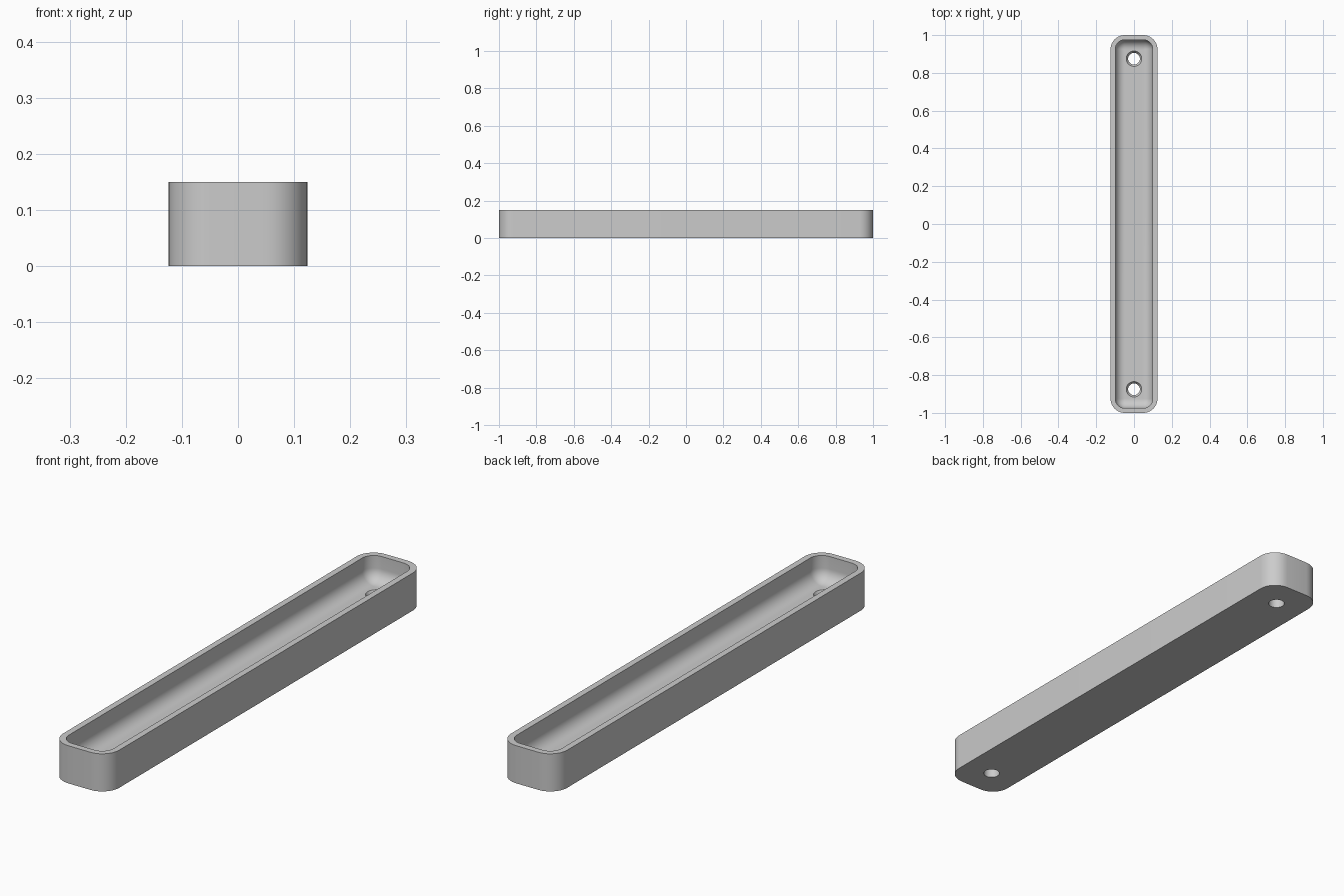
import bpy, bmesh
from math import sin, cos, pi

cube = bpy.data.objects.get("Cube")
if cube:
    bpy.data.objects.remove(cube, do_unlink=True)

HALF_X, HALF_Y, HEIGHT, CORNER = 0.124, 1.0, 0.15, 0.075
WALL, FLOOR, FILLET = 0.025, 0.05, 0.05
HOLE_Y = 0.875

grey = bpy.data.materials.new("plain grey")
grey.use_nodes = True
colour = (0.6, 0.6, 0.6, 1)
grey.diffuse_color = colour
grey.node_tree.nodes["Principled BSDF"].inputs["Base Color"].default_value = colour


def rounded_ring(bm, inset, z, steps=10):
    """Rounded rectangle, inset from the outer outline."""
    r = max(CORNER - inset, 0.001)
    cx, cy = HALF_X - inset - r, HALF_Y - inset - r
    verts = []
    for q, (sx, sy) in enumerate([(1, 1), (-1, 1), (-1, -1), (1, -1)]):
        for i in range(steps + 1):
            a = (q + i / steps) * pi / 2
            verts.append(bm.verts.new((sx * cx + r * cos(a), sy * cy + r * sin(a), z)))
    return verts


def round_ring(bm, y, r, z, steps=32):
    return [bm.verts.new((r * cos(2 * pi * i / steps), y + r * sin(2 * pi * i / steps), z))
            for i in range(steps)]


def loft(bm, rings):
    """Closed skin through a stack of rings."""
    for a, b in zip(rings, rings[1:]):
        for i in range(len(a)):
            j = (i + 1) % len(a)
            bm.faces.new((a[i], a[j], b[j], b[i]))
    bm.faces.new(rings[0][::-1])
    bm.faces.new(rings[-1])


def finish(bm, name):
    bmesh.ops.recalc_face_normals(bm, faces=bm.faces)
    mesh = bpy.data.meshes.new(name)
    bm.to_mesh(mesh)
    bm.free()
    obj = bpy.data.objects.new(name, mesh)
    bpy.context.collection.objects.link(obj)
    mesh.materials.append(grey)
    return obj


# Tray: outer wall, rim, inner wall and rounded transition to the floor
bm = bmesh.new()
levels = [(0, 0), (0, HEIGHT), (WALL, HEIGHT)]
for i in range(11):
    a = i / 10 * pi / 2
    levels.append((WALL + FILLET * (1 - cos(a)), FLOOR + FILLET * (1 - sin(a))))
loft(bm, [rounded_ring(bm, inset, z) for inset, z in levels])
tray = finish(bm, "tray")

# Countersunk screw holes at both ends
bm = bmesh.new()
for y in (-HOLE_Y, HOLE_Y):
    profile = [(0.031, -0.05), (0.031, 0.035), (0.041, FLOOR), (0.041, 0.1)]
    loft(bm, [round_ring(bm, y, r, z) for r, z in profile])
cutter = finish(bm, "hole_cutter")
cutter.hide_render = True

bpy.ops.object.select_all(action='DESELECT')
bpy.context.view_layer.objects.active = tray
tray.select_set(True)
cut = tray.modifiers.new("screw holes", 'BOOLEAN')
cut.operation = 'DIFFERENCE'
cut.solver = 'EXACT'
cut.object = cutter
bpy.ops.object.modifier_apply(modifier=cut.name)
bpy.data.objects.remove(cutter, do_unlink=True)
bpy.ops.object.shade_smooth_by_angle(angle=pi / 6)
